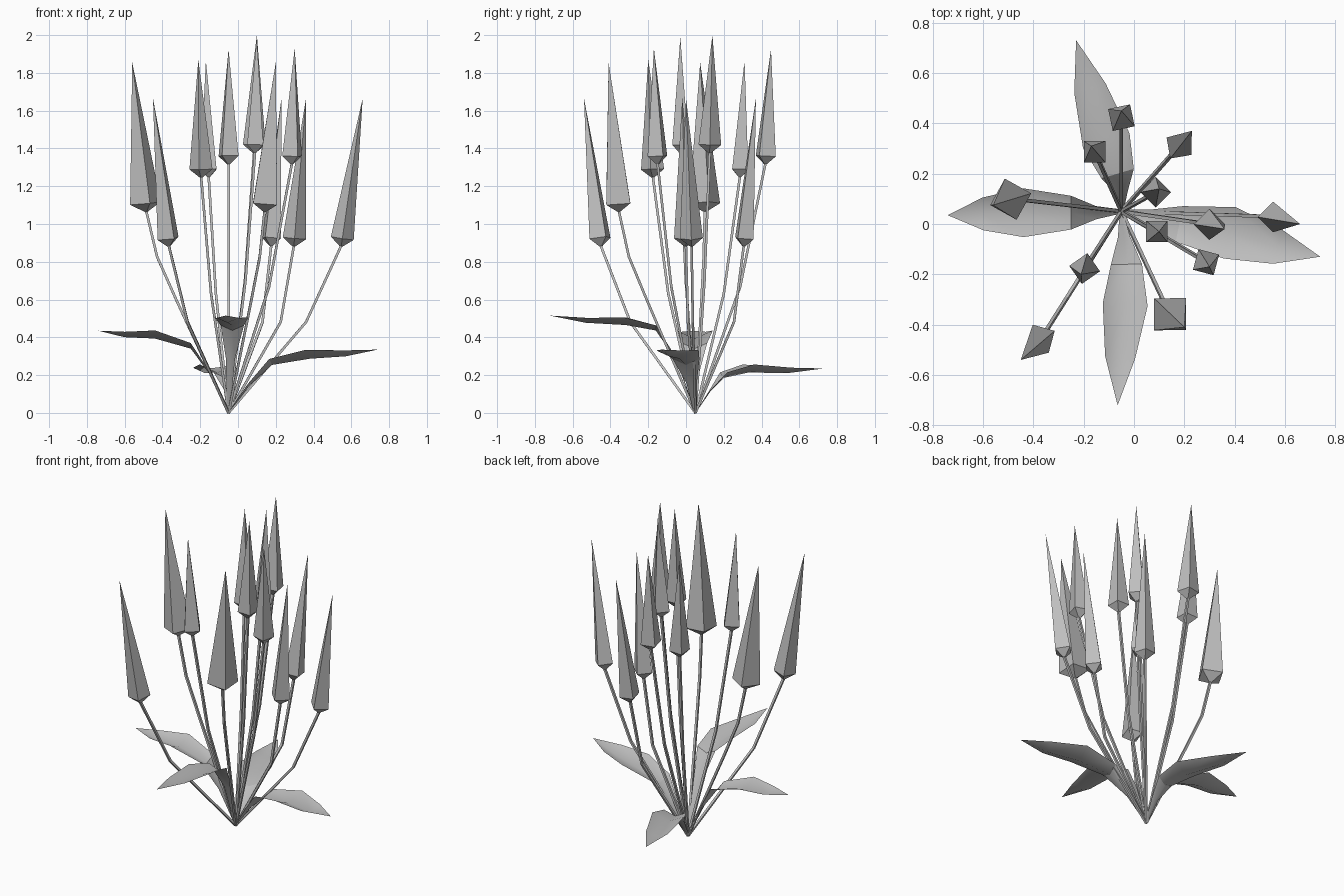
import bpy, bmesh
from math import cos, sin, radians
from mathutils import Vector

cube = bpy.data.objects.get("Cube")
if cube:
    bpy.data.objects.remove(cube, do_unlink=True)

grey = bpy.data.materials.new("plain grey")
grey.use_nodes = True
grey.diffuse_color = (0.52, 0.52, 0.52, 1)
grey.node_tree.nodes["Principled BSDF"].inputs["Base Color"].default_value = (0.52, 0.52, 0.52, 1)

ROOT = Vector((-0.05, 0.05, 0))


def finish(name, bm, smooth=False):
    if smooth:
        for face in bm.faces:
            face.smooth = True
    else:
        bmesh.ops.recalc_face_normals(bm, faces=bm.faces)
    mesh = bpy.data.meshes.new(name)
    bm.to_mesh(mesh)
    bm.free()
    mesh.materials.append(grey)
    obj = bpy.data.objects.new(name, mesh)
    bpy.context.collection.objects.link(obj)


def ring(bm, centre, axis, radius, turn=45):
    """Four-cornered ring square to the axis."""
    u = (Vector((1, 0, 0)) - axis * axis.x).normalized()
    v = axis.cross(u)
    angles = [radians(turn + 90 * k) for k in range(4)]
    return [bm.verts.new(centre + (u * cos(a) + v * sin(a)) * radius) for a in angles]


def bridge(bm, a, b):
    for k in range(4):
        bm.faces.new((a[k], a[k - 3], b[k - 3], b[k]))


def make_stem(name, path, radius=0.0095):
    bm = bmesh.new()
    rings = []
    for i, p in enumerate(path):
        axis = (path[min(i + 1, len(path) - 1)] - path[max(i - 1, 0)]).normalized()
        rings.append(ring(bm, p, axis, radius))
    for a, b in zip(rings, rings[1:]):
        bridge(bm, a, b)
    bm.faces.new(rings[0])
    bm.faces.new(rings[-1])
    finish(name, bm)


def make_bud(name, bottom, tip, radius, turn):
    bm = bmesh.new()
    axis = (tip - bottom).normalized()
    low, high = bm.verts.new(bottom), bm.verts.new(tip)
    middle = ring(bm, bottom + axis * 0.05, axis, radius, turn)
    for k in range(4):
        bm.faces.new((middle[k], middle[k - 3], high))
        bm.faces.new((middle[k - 3], middle[k], low))
    finish(name, bm)


def make_leaf(name, breadth, points):
    """Creased blade: the edges stand a little above the middle line."""
    bm = bmesh.new()
    half_widths = (0.008, 0.026, 0.067, 0.097, 0.065)
    path = [ROOT] + [Vector(p) for p in points]
    rows = []
    for i, w in enumerate(half_widths):
        w *= breadth
        way = path[i + 1] - path[max(i - 1, 0)]
        side = Vector((-way.y, way.x, 0)).normalized() * w
        lift = Vector((0, 0, w * 0.22))
        rows.append([bm.verts.new(path[i] + o) for o in (side + lift, -lift, lift - side)])
    for a, b in zip(rows, rows[1:]):
        for k in (0, 1):
            bm.faces.new((a[k], a[k + 1], b[k + 1], b[k]))
    end = bm.verts.new(path[-1])
    for k in (0, 1):
        bm.faces.new((rows[-1][k], rows[-1][k + 1], end))
        # Sharp fold where the stalk becomes the blade
        bm.edges.get((rows[2][k], rows[2][k + 1])).smooth = False
    finish(name, bm, smooth=True)


# Stem bends as (share of reach, share of height)
LOW = [(0.69, 0.55)]
STEEP = [(0.8, 0.55)]
MID = [(0.62, 0.55), (0.87, 0.78)]
TALL = [(0.64, 0.51)]

# Flowers: bud bottom, bud tip, bud radius, corner angle, stem bends
flowers = [
    ((-0.05, 0.42, 1.31), (-0.05, 0.45, 1.925), 0.063, 57, TALL),
    ((-0.155, 0.285, 1.24), (-0.17, 0.31, 1.865), 0.06, 45, TALL),
    ((0.175, 0.305, 0.875), (0.23, 0.37, 1.665), 0.06, 55, STEEP),
    ((0.085, 0.125, 1.37), (0.1, 0.14, 2.0), 0.06, 0, TALL),
    ((-0.485, 0.1, 1.06), (-0.56, 0.075, 1.855), 0.085, 16, MID),
    ((0.545, 0.03, 0.875), (0.66, 0.0, 1.665), 0.061, 0, LOW),
    ((0.295, 0.0, 0.875), (0.36, -0.02, 1.665), 0.062, 0, STEEP),
    ((0.285, -0.15, 1.31), (0.3, -0.17, 1.93), 0.06, 30, TALL),
    ((0.09, -0.03, 1.37), (0.1, -0.03, 1.99), 0.06, 45, TALL),
    ((-0.195, -0.175, 1.24), (-0.21, -0.2, 1.87), 0.062, 80, TALL),
    ((-0.365, -0.45, 0.875), (-0.45, -0.54, 1.665), 0.064, 30, LOW),
    ((0.14, -0.355, 1.06), (0.2, -0.41, 1.855), 0.09, 45, MID),
]
for i, (bottom, tip, radius, turn, bends) in enumerate(flowers, 1):
    bottom, tip = Vector(bottom), Vector(tip)
    reach = bottom - ROOT
    path = [ROOT]
    for r, h in bends:
        path.append(ROOT + Vector((reach.x * r, reach.y * r, reach.z * h)))
    path.append(bottom + (tip - bottom).normalized() * 0.01)
    make_stem(f"stem_{i}", path)
    make_bud(f"bud_{i}", bottom, tip, radius, turn)

# Leaves: middle line from near the root to the point
make_leaf("leaf_right", 1.0, [(-0.15, 0.045, 0.21), (-0.25, 0.045, 0.355),
                              (-0.44, 0.045, 0.415), (-0.6, 0.04, 0.415), (-0.74, 0.035, 0.435)])
make_leaf("leaf_left", 1.08, [(0.06, 0.03, 0.15), (0.18, 0.0, 0.27),
                              (0.38, -0.035, 0.31), (0.57, -0.09, 0.315), (0.74, -0.13, 0.335)])
make_leaf("leaf_front", 0.92, [(-0.04, -0.05, 0.28), (-0.03, -0.16, 0.45),
                               (-0.035, -0.32, 0.485), (-0.055, -0.53, 0.49), (-0.065, -0.72, 0.515)])
make_leaf("leaf_back", 1.0, [(-0.05, 0.13, 0.12), (-0.065, 0.2, 0.2),
                             (-0.11, 0.33, 0.235), (-0.175, 0.54, 0.225), (-0.23, 0.73, 0.235)])
